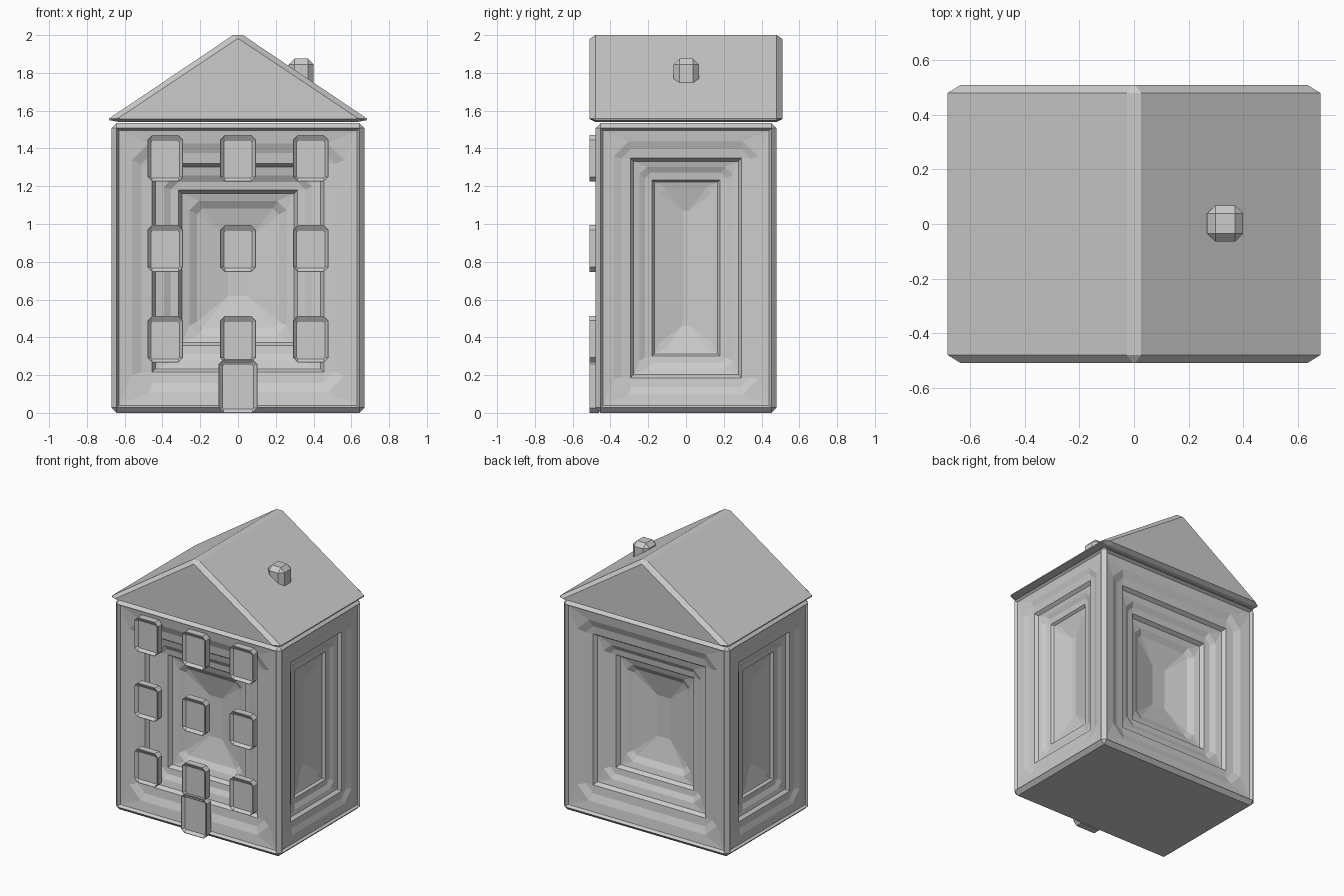
import bpy, bmesh

if "Cube" in bpy.data.objects:
    bpy.data.objects.remove(bpy.data.objects["Cube"])

grey = bpy.data.materials.new("warm_stone_grey")
grey.diffuse_color = (0.6, 0.6, 0.6, 1)
grey.use_nodes = True
grey.node_tree.nodes["Principled BSDF"].inputs["Base Color"].default_value = grey.diffuse_color

BX, BY, BZ, BEV = 0.67, 0.48, 1.535, 0.028


def finish(name, bm):
    bmesh.ops.remove_doubles(bm, verts=bm.verts, dist=0.0005)
    bmesh.ops.recalc_face_normals(bm, faces=bm.faces)
    me = bpy.data.meshes.new(name)
    bm.to_mesh(me)
    bm.free()
    me.materials.append(grey)
    ob = bpy.data.objects.new(name, me)
    bpy.context.collection.objects.link(ob)
    return ob


def box(bm, lo, hi, bevel):
    bmesh.ops.create_cube(bm, size=1)
    for v in bm.verts:
        v.co = [lo[i] + (v.co[i] + 0.5) * (hi[i] - lo[i]) for i in range(3)]
    bmesh.ops.bevel(bm, geom=list(bm.edges), offset=bevel, segments=1,
                    affect='EDGES', profile=0.5)


def octagon(hw, z0, z1, c):
    """Rectangle outline with corners cut by c."""
    return [(-hw + c, z0), (hw - c, z0), (hw, z0 + c), (hw, z1 - c),
            (hw - c, z1), (-hw + c, z1), (-hw, z1 - c), (-hw, z0 + c)]


def loft(bm, rings):
    """Join matching outlines with strips; returns the outlines."""
    loops = [[bm.verts.new(p) for p in r] for r in rings]
    for a, b in zip(loops, loops[1:]):
        for i in range(len(a)):
            j = (i + 1) % len(a)
            bm.faces.new((a[i], a[j], b[j], b[i]))
    return loops


# House body: bevelled block whose four walls sink inward in stepped rings
# Each step is (inset from wall edge, depth, corner cut)
wide_steps = [(0, 0, 0), (0.012, 0.022, 0), (0.08, 0.032, 0.09),
              (0.13, 0.052, 0.06), (0.188, 0.058, 0), (0.205, 0.085, 0),
              (0.25, 0.095, 0.06), (0.285, 0.115, 0.04), (0.328, 0.12, 0),
              (0.345, 0.148, 0), (0.385, 0.16, 0.05), (0.425, 0.185, 0.03),
              (0.59, 0.225, 0)]
narrow_steps = [(0, 0, 0), (0.012, 0.015, 0), (0.07, 0.022, 0.08),
                (0.11, 0.035, 0.05), (0.158, 0.04, 0), (0.175, 0.062, 0),
                (0.205, 0.07, 0.04), (0.235, 0.085, 0.03), (0.273, 0.09, 0),
                (0.285, 0.107, 0), (0.315, 0.115, 0.03), (0.435, 0.145, 0)]

bm = bmesh.new()
box(bm, (-BX, -BY, 0), (BX, BY, BZ), BEV)
bm.normal_update()
walls = [f for f in bm.faces if max(abs(f.normal.x), abs(f.normal.y)) > 0.99]
bmesh.ops.delete(bm, geom=walls, context='FACES_ONLY')
for s in (-1, 1):
    for steps, half, place in (
            (wide_steps, BX - BEV, lambda u, z, d: (u, s * (BY - d), z)),
            (narrow_steps, BY - BEV, lambda u, z, d: (s * (BX - d), u, z))):
        rings = []
        for inset, depth, cut in steps:
            outline = octagon(half - inset, BEV + inset, BZ - BEV - inset, cut)
            rings.append([place(u, z, depth) for u, z in outline])
        loops = loft(bm, rings)
        bm.faces.new(loops[-1])
finish("house_body", bm)


# Windows and door: shallow frames with cut corners and a sunken pane
def frame(name, x, z0, z1, hw, cut):
    bm = bmesh.new()
    rings = []
    for y, inset, drop in ((-0.46, 0, 0), (-0.51, 0, 0), (-0.51, 0.003, 0),
                           (-0.492, 0.02, 0.012)):
        rings.append([(x + u, y, z) for u, z in
                      octagon(hw - inset, z0 + inset, z1 - inset - drop,
                              max(cut - inset, 0.001))])
    loops = loft(bm, rings)
    bm.faces.new(loops[0])
    bm.faces.new(loops[-1])
    finish(name, bm)


for row, z in enumerate((0.39, 0.87, 1.348)):
    for col, x in enumerate((-0.385, 0, 0.385)):
        frame(f"window_{row}_{col}", x, z - 0.124, z + 0.124, 0.095, 0.026)
frame("door", 0, 0.0, 0.285, 0.103, 0.026)

# Gable roof: chamfered prism, small gable outline in front of the full one
small = [(-0.61, 1.556), (0.61, 1.556), (0.635, 1.558), (0.635, 1.56),
         (0.004, 1.98), (-0.004, 1.98), (-0.635, 1.56), (-0.635, 1.558)]
full = [(-0.63, 1.54), (0.63, 1.54), (0.683, 1.55), (0.683, 1.558),
        (0.026, 2.0), (-0.026, 2.0), (-0.683, 1.558), (-0.683, 1.55)]
bm = bmesh.new()
loops = loft(bm, [[(x, y, z) for x, z in prof] for y, prof in
                  ((-0.51, small), (-0.48, full), (0.48, full), (0.51, small))])
bm.faces.new(loops[0])
bm.faces.new(loops[-1])
finish("roof", bm)

# Chimney
bm = bmesh.new()
box(bm, (0.268, -0.065, 1.70), (0.40, 0.068, 1.875), 0.03)
finish("chimney", bm)
